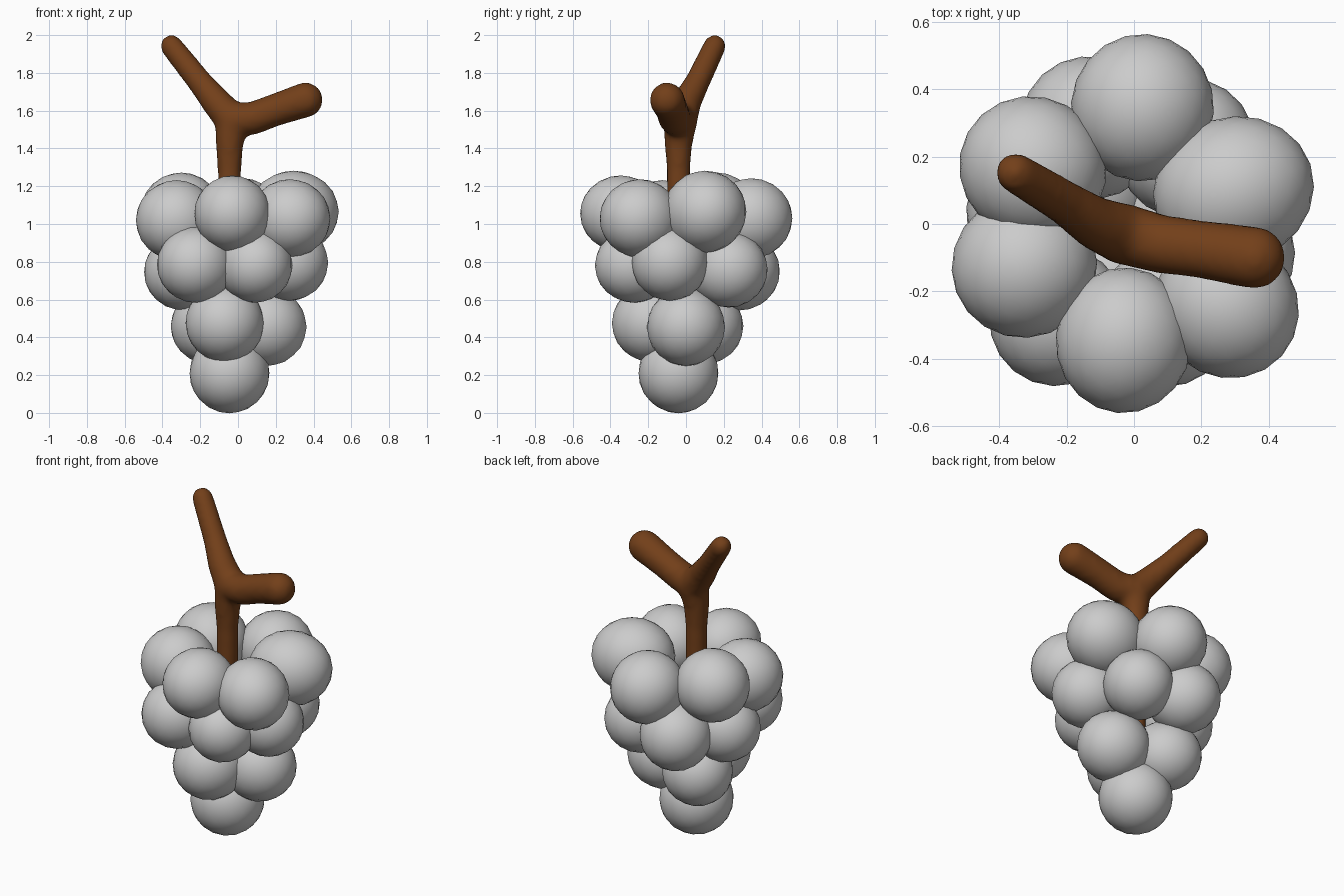
import bpy, bmesh, math
from mathutils import Vector, Matrix

# Grapes: x, y, z, radius, stretch along the outward direction
grapes = [
    # top tier
    (-0.03, -0.345, 1.055, 0.20, 1.07), (0.275, -0.245, 1.03, 0.205, 1.06),
    (0.295, 0.10, 1.065, 0.215, 1.11), (0.025, 0.345, 1.03, 0.21, 1.03),
    (-0.30, 0.165, 1.06, 0.21, 1.04), (-0.325, -0.125, 1.02, 0.21, 1.02),
    # second tier
    (-0.225, -0.275, 0.785, 0.20, 1.03), (0.09, -0.275, 0.78, 0.195, 1.06),
    (0.27, -0.085, 0.795, 0.20, 1.03), (0.155, 0.225, 0.76, 0.20, 1.04),
    (-0.13, 0.285, 0.75, 0.205, 1.03), (-0.29, 0.03, 0.745, 0.20, 1.03),
    # third tier
    (-0.07, -0.18, 0.475, 0.205, 1.03), (0.15, 0.0, 0.455, 0.205, 1.03),
    (-0.15, 0.10, 0.46, 0.20, 1.03),
    # bottom grape
    (-0.045, -0.04, 0.21, 0.21, 1.0),
]
for i, (x, y, z, r, s) in enumerate(grapes):
    bpy.ops.mesh.primitive_ico_sphere_add(subdivisions=3, radius=1.01 * r, location=(x, y, z))
    ob = bpy.context.object
    ob.name = f"grape_{i + 1}"
    ob.rotation_euler.z = math.atan2(y, x)
    ob.scale.x = s
    bpy.ops.object.shade_smooth()

# Forked stem: overlapping balls along tapered paths, fused and smoothed
paths = [
    [((-0.045, -0.04, 0.5), 0.06), ((-0.045, -0.04, 1.3), 0.064),
     ((-0.045, -0.04, 1.43), 0.075), ((-0.03, -0.03, 1.55), 0.092)],
    [((-0.03, -0.03, 1.55), 0.092), ((-0.11, 0.0, 1.64), 0.08),
     ((-0.2, 0.06, 1.75), 0.067), ((-0.352, 0.152, 1.942), 0.061)],
    [((-0.03, -0.03, 1.55), 0.092), ((0.08, -0.06, 1.56), 0.088),
     ((0.2, -0.075, 1.605), 0.087), ((0.357, -0.1, 1.657), 0.094)],
]
bm = bmesh.new()
for path in paths:
    for (a, ra), (b, rb) in zip(path, path[1:]):
        a, b = Vector(a), Vector(b)
        n = max(2, int((b - a).length / 0.015))
        for k in range(n + 1):
            t = k / n
            bmesh.ops.create_icosphere(bm, subdivisions=3, radius=ra + (rb - ra) * t,
                                       matrix=Matrix.Translation(a.lerp(b, t)))
mesh = bpy.data.meshes.new("stem")
bm.to_mesh(mesh)
bm.free()
stem = bpy.data.objects.new("stem", mesh)
bpy.context.collection.objects.link(stem)
rm = stem.modifiers.new("fuse", 'REMESH')
rm.mode = 'VOXEL'
rm.voxel_size = 0.018
rm.use_smooth_shade = True
sm = stem.modifiers.new("soften", 'SMOOTH')
sm.factor = 0.5
sm.iterations = 8

mat = bpy.data.materials.new("brown_wood")
mat.diffuse_color = (0.17, 0.05, 0.01, 1)
mesh.materials.append(mat)
